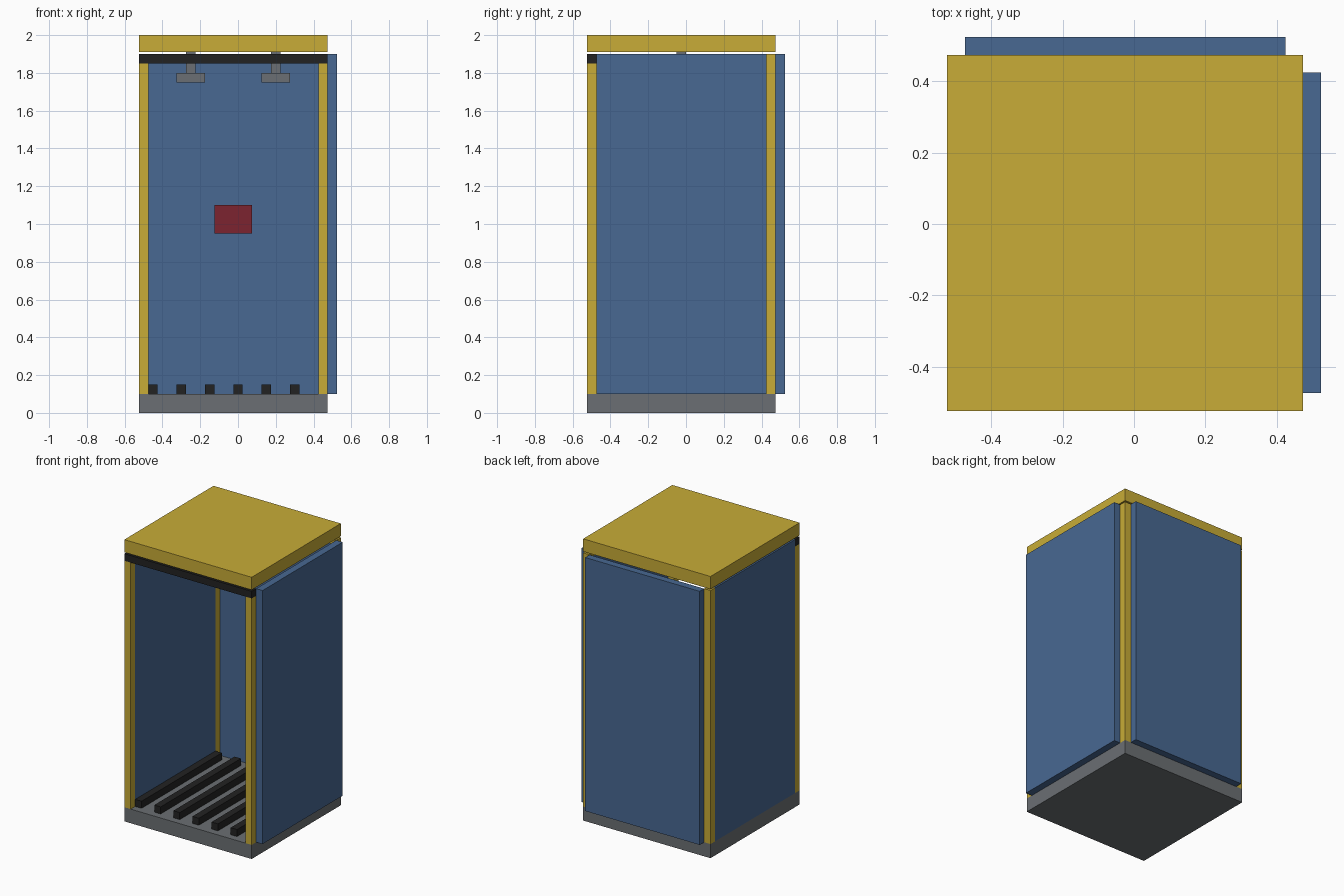
import bpy

if "Cube" in bpy.data.objects:
    bpy.data.objects.remove(bpy.data.objects["Cube"])


def material(name, rgb):
    """Flat colour from sRGB bytes, stored as linear."""
    lin = [((c / 255 + 0.055) / 1.055) ** 2.4 for c in rgb]
    m = bpy.data.materials.new(name)
    m.diffuse_color = (*lin, 1.0)
    m.use_nodes = True
    m.node_tree.nodes["Principled BSDF"].inputs["Base Color"].default_value = m.diffuse_color
    return m


YELLOW = material("yellow", (200, 172, 55))
BLUE = material("blue", (72, 104, 146))
GREY = material("grey", (107, 111, 115))
BLACK = material("black", (34, 34, 34))
RED = material("red", (124, 36, 48))


def box(name, x, y, z, mat):
    """Box from its (min, max) extents on each axis."""
    mid = [(a + b) / 2 for a, b in (x, y, z)]
    bpy.ops.mesh.primitive_cube_add(size=1, location=mid)
    ob = bpy.context.object
    ob.name = name
    ob.scale = [b - a for a, b in (x, y, z)]
    bpy.ops.object.transform_apply(location=False, rotation=False, scale=True)
    ob.data.materials.append(mat)
    return ob


LO, HI, T = -0.525, 0.475, 0.05          # frame footprint and thickness
FULL, INNER = (LO, HI), (LO + T, HI - T)
NEAR, FAR = (LO, LO + T), (HI - T, HI)
WALL_Z = (0.1, 1.9)

# Base and roof
box("base", FULL, FULL, (0, 0.1), GREY)
box("roof", FULL, FULL, (1.91, 2.0), YELLOW)

# Corner posts; the front pair carries the lintel
for side, x in (("left", NEAR), ("right", FAR)):
    box(f"front_{side}_post", x, NEAR, (0.1, 1.85), YELLOW)
    box(f"back_{side}_post", x, FAR, WALL_Z, YELLOW)
box("front_lintel", FULL, NEAR, (1.85, 1.9), BLACK)

# Wall panels: left sits between the posts, right and back sit outside them
box("left_panel", NEAR, INNER, WALL_Z, BLUE)
box("right_panel", (HI, HI + T), INNER, WALL_Z, BLUE)
box("back_panel", INNER, (HI, HI + T), WALL_Z, BLUE)

# Floor slats
for i in range(6):
    cx = -0.45 + 0.15 * i
    box(f"floor_slat_{i + 1}", (cx - 0.025, cx + 0.025), INNER, (0.1, 0.15), BLACK)

# Ceiling lamps on short stems
for side, cx in (("left", -0.25), ("right", 0.2)):
    box(f"{side}_lamp_stem", (cx - 0.025, cx + 0.025), (-0.05, 0.0), (1.8, 1.91), GREY)
    box(f"{side}_lamp_head", (cx - 0.075, cx + 0.075), (-0.1, 0.05), (1.75, 1.8), GREY)

# Control box on the back wall
box("control_box", (-0.125, 0.075), (0.425, 0.475), (0.95, 1.1), RED)
